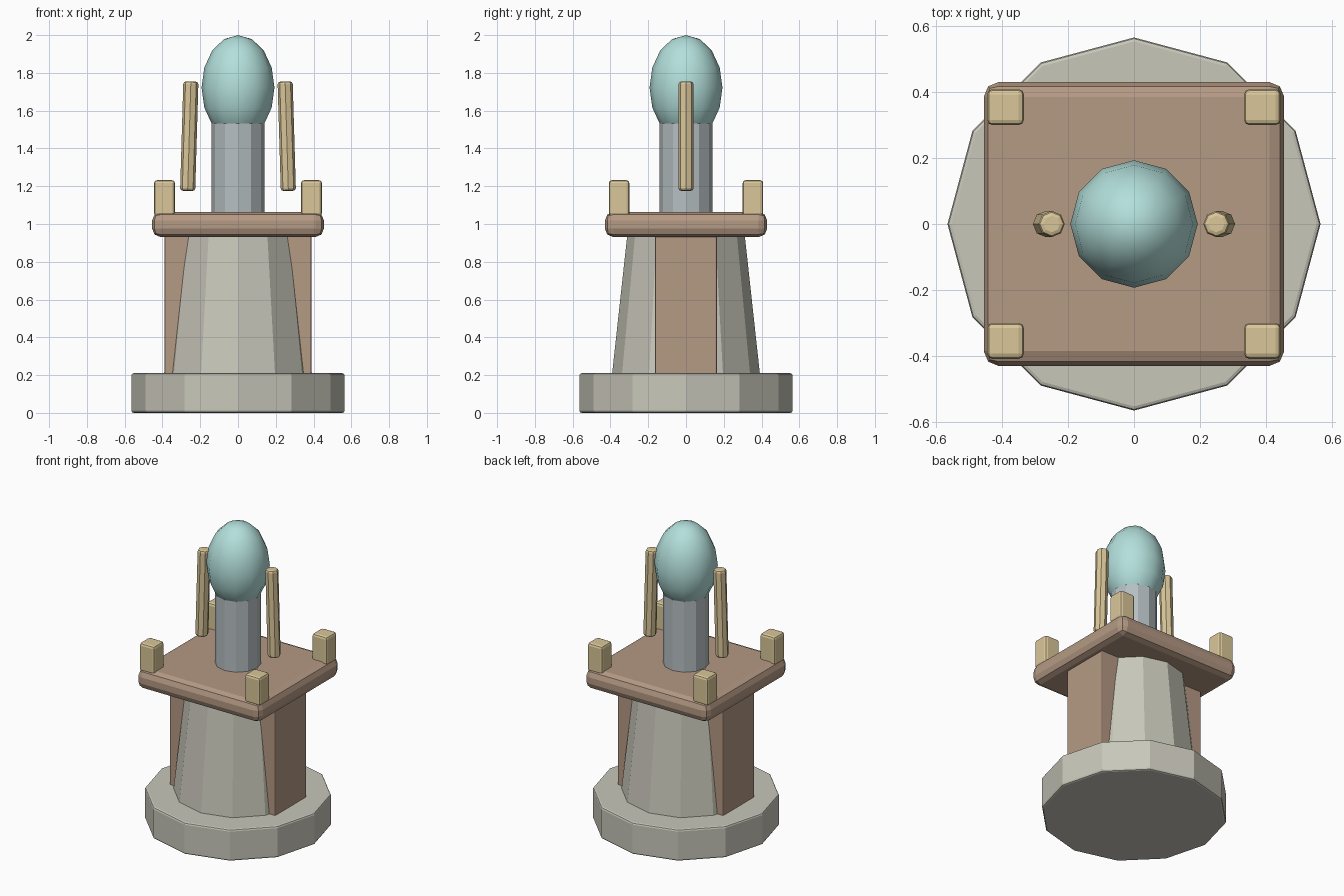
import bpy
from math import radians

if "Cube" in bpy.data.objects:
    bpy.data.objects.remove(bpy.data.objects["Cube"])


def material(name, rgb):
    m = bpy.data.materials.new(name)
    m.diffuse_color = (*rgb, 1)
    m.use_nodes = True
    m.node_tree.nodes["Principled BSDF"].inputs["Base Color"].default_value = m.diffuse_color
    return m


STONE = material("stone", (0.58, 0.57, 0.49))
WOOD = material("wood", (0.46, 0.32, 0.23))
METAL = material("metal", (0.47, 0.52, 0.54))
CREAM = material("cream", (0.70, 0.57, 0.32))
GLASS = material("glass", (0.45, 0.74, 0.71))


def finish(name, mat, bevel=0, segments=2):
    ob = bpy.context.object
    ob.name = name
    ob.data.materials.append(mat)
    bpy.ops.object.transform_apply(location=False, rotation=False, scale=True)
    if bevel:
        mod = ob.modifiers.new("bevel", 'BEVEL')
        mod.width = bevel
        mod.segments = segments
        mod.limit_method = 'ANGLE'
        mod.angle_limit = radians(50)
    return ob


def box(name, mat, centre, size, bevel):
    bpy.ops.mesh.primitive_cube_add(size=1, location=centre)
    bpy.context.object.scale = size
    return finish(name, mat, bevel)


def column(name, mat, sides, r1, r2, z1, z2, x=0, tilt=0, bevel=0, segments=2):
    bpy.ops.mesh.primitive_cone_add(vertices=sides, radius1=r1, radius2=r2, depth=z2 - z1,
                                    location=(x, 0, (z1 + z2) / 2), rotation=(0, tilt, 0))
    return finish(name, mat, bevel, segments)


# Stone plinth and tapering tower
column("plinth", STONE, 12, 0.565, 0.565, 0, 0.21, bevel=0.012)
column("tower", STONE, 12, 0.392, 0.31, 0.20, 0.95)

# Side buttresses and the platform they carry
for side, s in (("left", -1), ("right", 1)):
    box(side + "_buttress", WOOD, (s * 0.2875, 0, 0.575), (0.205, 0.33, 0.75), 0.008)
box("platform", WOOD, (0, 0, 0.997), (0.91, 0.86, 0.132), 0.045)

# Corner posts
for sx in (-1, 1):
    for sy in (-1, 1):
        box("corner_post", CREAM, (sx * 0.389, sy * 0.354, 1.137), (0.111, 0.109, 0.19), 0.016)

# Central column and egg-shaped lamp
column("central_column", METAL, 12, 0.14, 0.14, 1.05, 1.62)
bpy.ops.mesh.primitive_uv_sphere_add(segments=12, ring_count=8, location=(0, 0, 1.722))
bpy.context.object.scale = (0.193, 0.193, 0.278)
finish("lamp", GLASS)
bpy.ops.object.shade_smooth()

# Leaning rods flanking the lamp
for side, s in (("left", -1), ("right", 1)):
    column(side + "_rod", CREAM, 8, 0.04, 0.04, 1.175, 1.755, x=s * 0.258,
           tilt=radians(-1.7 * s), bevel=0.014)
